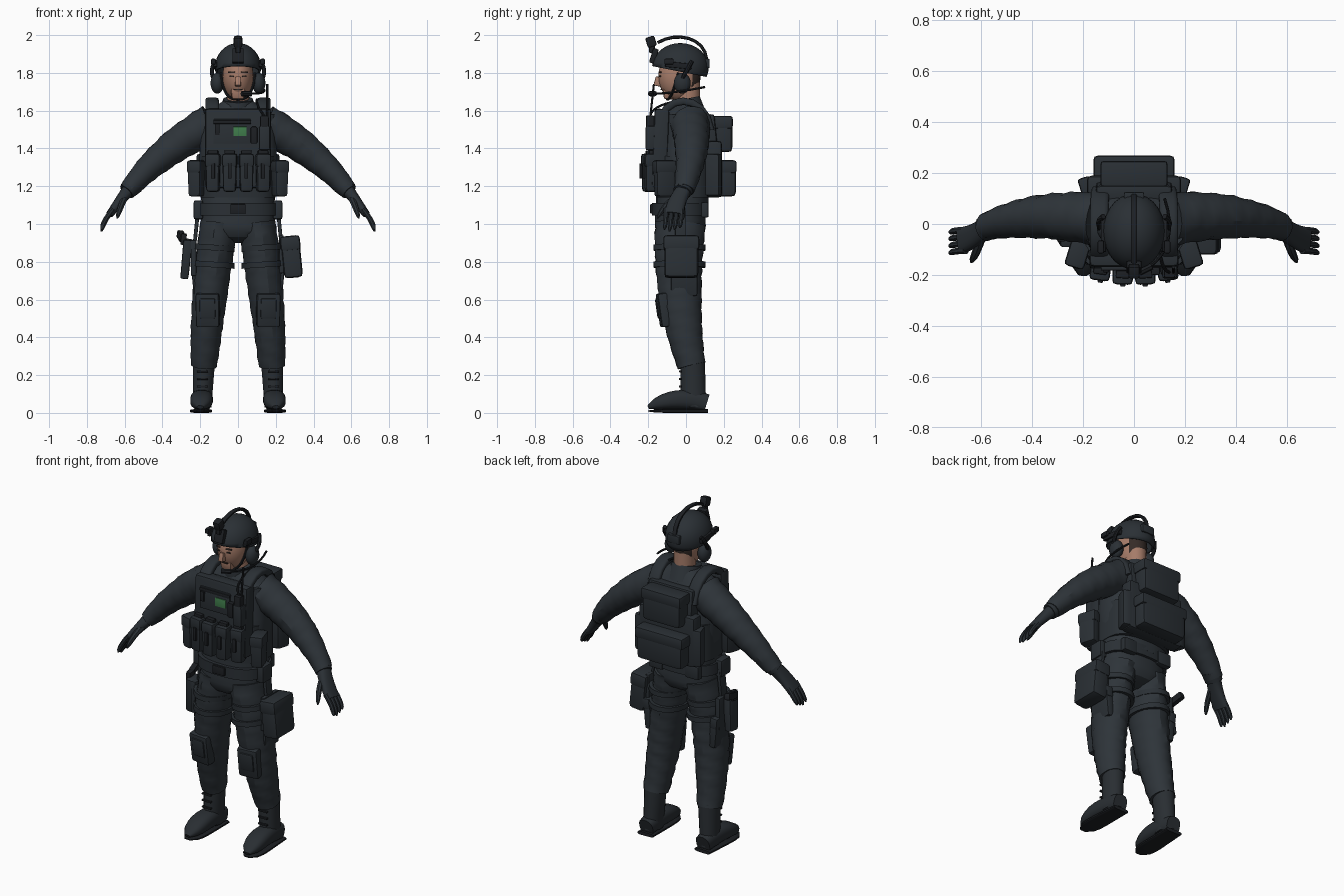
import bpy, bmesh, math, random
from mathutils import Vector, Euler

if "Cube" in bpy.data.objects:
    bpy.data.objects.remove(bpy.data.objects["Cube"])
rng = random.Random(4)
SIDES = ((1, "left"), (-1, "right"))
ACROSS, DEPTH, DIAGONAL = Vector((1, 0, 0)), Vector((0, 1, 0)), Vector((1, 1, 1))


def material(name, red, green, blue):
    mat = bpy.data.materials.new(name)
    mat.use_nodes = True
    mat.diffuse_color = (red, green, blue, 1)
    shader = mat.node_tree.nodes["Principled BSDF"]
    shader.inputs["Base Color"].default_value = (red, green, blue, 1)
    shader.inputs["Roughness"].default_value = .8
    return mat


cloth = material("dark slate cloth", .027, .034, .041)
gear = material("dark gear", .023, .029, .035)
leather = material("boot leather", .022, .027, .032)
black = material("matte black", .012, .014, .017)
skin = material("skin", .38, .2, .14)
hair = material("dark brown hair", .035, .024, .02)
patch_green = material("patch green", .05, .2, .07)


def finish(name, bm, mat, angle=40):
    """Turn a bmesh into a shaded object."""
    bmesh.ops.recalc_face_normals(bm, faces=bm.faces)
    mesh = bpy.data.meshes.new(name)
    bm.to_mesh(mesh)
    bm.free()
    mesh.materials.append(mat)
    obj = bpy.data.objects.new(name, mesh)
    bpy.context.collection.objects.link(obj)
    bpy.ops.object.select_all(action='DESELECT')
    obj.select_set(True)
    bpy.context.view_layer.objects.active = obj
    bpy.ops.object.shade_smooth_by_angle(angle=math.radians(angle))
    return obj


def box(name, at, size, mat=gear, turn=(0, 0, 0), taper=1):
    """Bevelled block; taper scales its lower end."""
    bm = bmesh.new()
    bmesh.ops.create_cube(bm, size=1)
    for vert in bm.verts:
        scale = taper if vert.co.z < 0 else 1
        vert.co = (vert.co.x * size[0] * scale, vert.co.y * size[1] * scale, vert.co.z * size[2])
    bmesh.ops.bevel(bm, geom=bm.edges[:], offset=min(size) / 4, segments=2, profile=.6, affect='EDGES')
    obj = finish(name, bm, mat)
    obj.location = at
    obj.rotation_euler = turn


def pouch(name, at, size, turn=(0, 0, 0), taper=1):
    """Soft block with an overlapping lid."""
    box(name, at, size, gear, turn, taper)
    lift = Euler(turn).to_matrix() @ Vector((0, 0, size[2] / 3))
    box(name + "_lid", Vector(at) + lift, (size[0] * 1.06, size[1] * 1.06, size[2] * .36), gear, turn)


def ball(name, at, size, mat, rim=None):
    """Ellipsoid, optionally cut off below a sloping rim point."""
    bm = bmesh.new()
    bmesh.ops.create_uvsphere(bm, u_segments=28, v_segments=16, radius=1)
    for vert in bm.verts:
        vert.co = [middle + part * radius for middle, part, radius in zip(at, vert.co, size)]
    if rim:
        bmesh.ops.bisect_plane(bm, geom=bm.verts[:] + bm.edges[:] + bm.faces[:],
                               plane_co=rim, plane_no=(0, .2, 1), clear_inner=True)
    return finish(name, bm, mat)


def bezier(points, t):
    while len(points) > 1:
        points = [a.lerp(b, t) for a, b in zip(points, points[1:])]
    return points[0]


def sweep(name, path, start, end=None, mat=cloth, sides=16, power=2, ref=ACROSS, steps=8,
          fold=0, bulge=0, tip=0, side=1):
    """Tapered tube along a curve; fold creases it, tip rounds off its end."""
    controls = [Vector((x * side, y, z)) for x, y, z in path]
    bm = bmesh.new()
    loops = []
    for i in range(steps + 1):
        t = i / steps
        along = bezier(controls, min(t + .01, 1)) - bezier(controls, max(t - .01, 0))
        along.normalize()
        wide = (ref - along * ref.dot(along)).normalized()
        deep = along.cross(wide)
        radii = Vector(start).lerp(Vector(end or start), t)
        swell = bulge * math.sin(math.pi * t)
        close = math.sqrt(max(.1, 1 - t ** tip)) if tip else 1
        loop = []
        for j in range(sides):
            angle = math.tau * (j + .5) / sides
            c, s = math.cos(angle), math.sin(angle)
            scale = close * (1 + fold * (math.sin(i * 2 + 2 * angle) + rng.uniform(-.8, .8)))
            across = math.copysign(abs(c) ** (2 / power), c) * (radii.x + swell)
            depth = math.copysign(abs(s) ** (2 / power), s) * (radii.y + swell)
            loop.append(bm.verts.new(bezier(controls, t) + (wide * across + deep * depth) * scale))
        loops.append(loop)
    for low, high in zip(loops, loops[1:]):
        for j in range(sides):
            k = (j + 1) % sides
            bm.faces.new((low[j], low[k], high[k], high[j]))
    bm.faces.new(loops[0])
    bm.faces.new(loops[-1])
    finish(name, bm, mat, 28 if fold else 40)


def rod(name, path, radius, side=1):
    sweep(name, path, (radius, radius), mat=black, sides=8, ref=DIAGONAL, side=side)


# Torso, hips, collar and belt
sweep("shirt", [(0, -.01, 1.08), (0, -.01, 1.58)], (.19, .13), (.2, .11), sides=24, power=2.5, fold=.01, bulge=.01)
sweep("shirt_shoulders", [(0, 0, 1.57), (0, 0, 1.65)], (.2, .11), (.08, .07), sides=24, power=2.5)
sweep("trouser_hips", [(0, -.03, 1.14), (0, -.03, .9)], (.19, .13), (.2, .14), sides=24, power=2.4, fold=.01, tip=8)
sweep("collar", [(0, .01, 1.57), (0, -.01, 1.66)], (.1, .1), (.08, .085), sides=20)
sweep("belt", [(0, -.03, 1.045), (0, -.03, 1.11)], (.21, .15), mat=gear, sides=28, power=2.5, steps=1)
box("belt_buckle", at=(0, -.18, 1.08), size=(.08, .02, .05), mat=black)

# Head and face, with hair at the back
sweep("neck", [(0, .01, 1.56), (0, .01, 1.75)], (.06, .065), mat=skin, steps=2)
head = ball("head", (0, -.035, 1.78), (.082, .112, .13), skin)
head.data.materials.append(hair)
for face in head.data.polygons:
    if face.center.y > .025:
        face.material_index = 1
box("chin", at=(0, -.085, 1.69), size=(.08, .08, .06), mat=skin, taper=.8)
box("nose", at=(0, -.15, 1.755), size=(.026, .03, .05), mat=skin, turn=(-.2, 0, 0), taper=1.2)
box("mouth", at=(0, -.132, 1.713), size=(.045, .008, .006), mat=hair)
for s, side in SIDES:
    box(side + "_eye", at=(s * .033, -.138, 1.783), size=(.024, .008, .008), mat=hair, turn=(0, 0, s * .2))
    box(side + "_brow", at=(s * .034, -.136, 1.803), size=(.036, .009, .008), mat=hair, turn=(0, 0, s * .2))

# Helmet with its front bracket and top cable
helmet = ball("helmet_shell", (0, -.03, 1.828), (.122, .15, .13), gear, rim=(0, 0, 1.8))
wall = helmet.modifiers.new("thickness", 'SOLIDIFY')
wall.thickness = .01
box("bracket_plate", at=(0, -.17, 1.89), size=(.06, .03, .08), mat=black, turn=(-.3, 0, 0))
box("bracket_arm", at=(0, -.18, 1.935), size=(.025, .03, .06), mat=black)
box("bracket_head", at=(0, -.185, 1.965), size=(.045, .05, .055), mat=black, turn=(.3, 0, 0))
sweep("helmet_top_cable", [(0, -.15, 1.96), (0, -.05, 2.02), (0, .1, 1.99), (0, .11, 1.87)], (.013, .009),
      mat=black, sides=8, power=3)
box("helmet_rear_box", at=(0, .11, 1.85), size=(.08, .03, .05))

# Headset
for s, side in SIDES:
    box(side + "_helmet_rail", at=(s * .12, -.04, 1.84), size=(.02, .14, .03), mat=black, turn=(-.1, 0, 0))
    box(side + "_helmet_lamp", at=(s * .13, -.09, 1.86), size=(.025, .05, .03), mat=black)
    ball(side + "_ear_cup", (s * .11, -.02, 1.745), (.035, .045, .055), gear)
    rod(side + "_headset_arm", [(.13, -.02, 1.77), (.15, .01, 1.82), (.12, .03, 1.86)], .011, side=s)
    rod(side + "_chin_strap", [(.09, -.04, 1.8), (.08, -.08, 1.65), (0, -.1, 1.66)], .007, side=s)
rod("microphone_boom", [(.12, .1, 1.725), (.18, -.08, 1.69), (.06, -.17, 1.69)], .006)
rod("microphone", [(.07, -.165, 1.69), (.02, -.19, 1.69)], .014)

# Vest plates and wrap
sweep("vest_wrap", [(0, -.01, 1.14), (0, -.01, 1.36)], (.2, .15), mat=gear, sides=24, power=2.8, steps=4)
box("front_plate", at=(0, -.135, 1.4), size=(.35, .08, .42), turn=(-.04, 0, 0))
box("chest_panel", at=(-.03, -.17, 1.49), size=(.2, .02, .13), turn=(-.04, 0, 0))
box("chest_patch", at=(.01, -.182, 1.49), size=(.07, .006, .05), mat=patch_green, turn=(-.04, 0, 0))
box("chest_strip", at=(-.03, -.175, 1.54), size=(.2, .016, .02), mat=black)
box("chest_clip", at=(-.11, -.18, 1.5), size=(.025, .02, .06), mat=black)
box("back_plate_lower", at=(0, .15, 1.29), size=(.37, .08, .3))
box("back_plate_upper", at=(0, .125, 1.48), size=(.3, .07, .2), turn=(.1, 0, 0))

# Magazine pouches fanned round the front
for i, place in enumerate(("outer_right", "inner_right", "inner_left", "outer_left")):
    x = (i - 1.5) * .088
    y = x * x - .2
    turn = (0, 0, x)
    pouch(place + "_magazine_pouch", (x, y, 1.27), (.076, .075, .2), turn, taper=.9)
    box(place + "_magazine_tab", at=(x, y - .04, 1.28), size=(.02, .016, .08), mat=black, turn=turn)
    box(place + "_magazine_top", at=(x, y, 1.375), size=(.055, .03, .03), mat=black, turn=turn)

# Radio
box("radio_pouch", at=(.14, -.185, 1.455), size=(.06, .06, .13))
box("radio", at=(.14, -.19, 1.52), size=(.046, .045, .11), mat=black)
rod("radio_antenna", [(.155, -.19, 1.56), (.155, -.17, 1.74)], .006)
box("talk_switch", at=(.085, -.185, 1.47), size=(.035, .03, .09), mat=black)
rod("radio_cable", [(.14, -.19, 1.57), (.09, -.18, 1.64), (.1, .02, 1.66)], .006)

# Rounded back packs
pouch("upper_back_pack", (0, .195, 1.475), (.25, .1, .19))
pouch("lower_back_pack", (0, .21, 1.24), (.3, .11, .19))

for s, side in SIDES:
    # Vest straps and side pouches
    sweep(side + "_shoulder_strap", [(.13, -.15, 1.5), (.14, -.13, 1.7), (.14, .1, 1.7), (.13, .13, 1.5)],
          (.036, .02), mat=gear, sides=12, power=4, side=s)
    box(side + "_strap_buckle", at=(s * .13, -.145, 1.56), size=(.06, .02, .03), mat=black, turn=(-.3, 0, 0))
    pouch(side + "_side_pouch", (s * .22, -.115, 1.24), (.075, .11, .19), (0, 0, s * .3), taper=.9)
    box(side + "_rear_side_pouch", at=(s * .185, .145, 1.26), size=(.055, .08, .22), turn=(0, 0, -s * .3))
    box(side + "_belt_pouch", at=(s * .21, -.05, 1.075), size=(.05, .09, .1))
    box(side + "_rear_belt_pouch", at=(s * .12, .1, 1.075), size=(.09, .04, .08))

    # Sleeves and gloves
    sweep(side + "_sleeve", [(.14, .02, 1.53), (.4, .05, 1.4), (.58, -.01, 1.18)], (.105, .105), (.053, .05),
          ref=DEPTH, steps=20, fold=.028, bulge=.005, side=s)
    sweep(side + "_glove_cuff", [(.55, 0, 1.21), (.59, -.02, 1.17)], (.055, .054), (.05, .045), mat=gear,
          ref=DEPTH, steps=1, side=s)
    sweep(side + "_palm", [(.58, -.01, 1.18), (.62, -.05, 1.13), (.68, -.065, 1.05)], (.04, .035), (.052, .02),
          mat=gear, ref=DEPTH, power=2.6, side=s)
    for i, finger in enumerate(("index", "middle", "ring", "little")):
        y = i * .027 - .105
        sweep(f"{side}_{finger}_finger", [(.66, y, 1.08), (.71, y, 1.02), (.723, y - .01, .96 + abs(i - 1) * .01)],
              (.014, .015), (.012, .013), mat=gear, sides=8, ref=DEPTH, tip=8, side=s)
    sweep(side + "_thumb", [(.6, -.05, 1.14), (.62, -.12, 1.1), (.64, -.15, 1.03)], (.019, .02), (.012, .013),
          mat=gear, sides=8, ref=DEPTH, tip=8, side=s)

    # Trousers with knee pads, pockets and thigh straps
    sweep(side + "_trouser_leg", [(.1, -.03, 1), (.16, -.06, .6), (.18, .03, .25)], (.1, .135), (.07, .075),
          steps=28, fold=.024, bulge=.008, side=s)
    box(side + "_knee_pad", at=(s * .16, -.115, .545), size=(.125, .06, .18), turn=(.14, 0, s * .1))
    box(side + "_knee_cap", at=(s * .16, -.13, .555), size=(.085, .05, .11), turn=(.14, 0, s * .1))
    pouch(side + "_cargo_pocket", (s * .22, -.01, .71), (.045, .14, .18), (0, s * .1, 0))
    for place, z in (("lower", .77), ("upper", .86)):
        sweep(f"{side}_{place}_thigh_strap", [(.128, -.035, z), (.126, -.035, z + .03)], (.11, .14),
              mat=gear, sides=20, steps=1, side=s)
    box(side + "_drop_strap", at=(s * .22, -.03, .99), size=(.02, .055, .16), turn=(0, -s * .1, 0))

    # Boots
    sweep(side + "_boot_shaft", [(.18, .035, .28), (.19, .04, .03)], (.06, .066), (.05, .068), mat=leather, side=s)
    sweep(side + "_boot_foot", [(.19, .11, .05), (.19, -.05, .1), (.2, -.2, .03)], (.045, .05), (.055, .03),
          mat=leather, power=2.6, bulge=.01, tip=8, side=s)
    sweep(side + "_boot_sole", [(.19, .116, .01), (.2, -.2, .01)], (.052, .01), (.064, .01), mat=black,
          power=4, tip=8, side=s)
    for i, place in enumerate(("low", "middle", "high")):
        box(f"{side}_{place}_lace", at=(s * .188, -.03, .14 + i * .04), size=(.06, .014, .01), mat=black)

# Left thigh pouch
pouch("thigh_pouch", (.284, -.025, .825), (.1, .18, .22), (0, -.1, 0))
box("thigh_pouch_backing", at=(.23, -.025, .84), size=(.025, .14, .2))

# Right thigh holster with sidearm
box("holster_platform", at=(-.235, -.03, .82), size=(.03, .13, .19))
box("holster_body", at=(-.274, -.04, .815), size=(.05, .085, .21), turn=(.1, .1, 0), taper=.85)
box("sidearm_slide", at=(-.288, -.045, .92), size=(.03, .045, .06), mat=black, turn=(.1, .1, 0))
box("sidearm_grip", at=(-.3, 0, .935), size=(.034, .1, .04), mat=black, turn=(.3, .1, .2))
